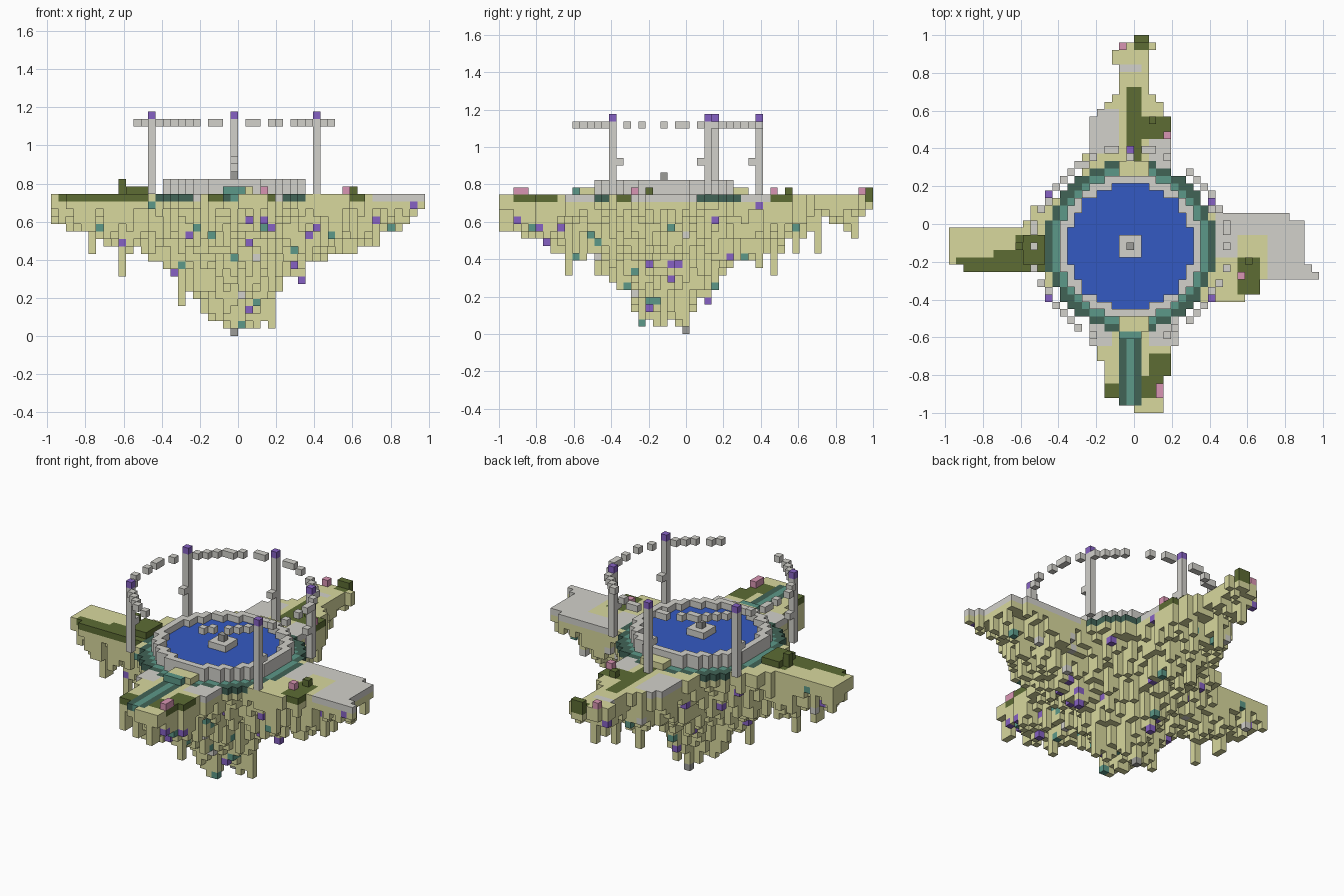
import bpy, bmesh, math, random
from mathutils import Vector

if "Cube" in bpy.data.objects:
    bpy.data.objects.remove(bpy.data.objects["Cube"])

random.seed(11)
UNIT = 2 / 51            # edge of one block
CX, CY = 24, 22          # block at the middle of the pool
GROUND = 18              # layer of the walking surface


# Colours
def linear(c):
    c /= 255
    return c / 12.92 if c <= 0.04045 else ((c + 0.055) / 1.055) ** 2.4


def make_material(name, rgb):
    colour = tuple(linear(c) for c in rgb) + (1,)
    mat = bpy.data.materials.new(name)
    mat.use_nodes = True
    mat.diffuse_color = colour
    shader = mat.node_tree.nodes["Principled BSDF"]
    shader.inputs["Base Color"].default_value = colour
    shader.inputs["Roughness"].default_value = 0.9
    return mat


PALETTE = {name: make_material(name, rgb) for name, rgb in {
    "sand": (216, 216, 158),
    "stone": (210, 209, 203),
    "dark_stone": (156, 156, 152),
    "water": (52, 90, 194),
    "moss": (93, 108, 52),
    "teal": (92, 152, 136),
    "dark_teal": (65, 99, 86),
    "purple": (134, 97, 195),
    "pink": (217, 149, 179),
}.items()}


# Turns a dictionary of blocks into one mesh, leaving out hidden inner faces
DIRECTIONS = [Vector(d) for d in
              ((1, 0, 0), (-1, 0, 0), (0, 1, 0), (0, -1, 0), (0, 0, 1), (0, 0, -1))]


def build(name, blocks):
    used = sorted(set(blocks.values()))
    mesh = bpy.data.meshes.new(name)
    for colour in used:
        mesh.materials.append(PALETTE[colour])
    bm = bmesh.new()
    corners = {}

    def corner(p):
        key = tuple(round(c) for c in p)
        if key not in corners:
            x, y, z = key
            corners[key] = bm.verts.new(((x - 25) * UNIT, (y - 25.5) * UNIT, z * UNIT))
        return corners[key]

    for cell, colour in blocks.items():
        centre = Vector(cell) + Vector((0.5, 0.5, 0.5))
        for n in DIRECTIONS:
            if tuple(round(c) for c in Vector(cell) + n) in blocks:
                continue
            side = Vector((n.y, n.z, n.x)) / 2
            up = n.cross(side)
            mid = centre + n / 2
            loop = [mid + side + up, mid - side + up, mid - side - up, mid + side - up]
            bm.faces.new([corner(p) for p in loop]).material_index = used.index(colour)
    bm.to_mesh(mesh)
    bm.free()
    bpy.context.collection.objects.link(bpy.data.objects.new(name, mesh))


def box(x0, x1, y0, y1, z0, z1, colour):
    return {(x, y, z): colour for x in range(x0, x1 + 1)
            for y in range(y0, y1 + 1) for z in range(z0, z1 + 1)}


def disc(inner, outer):
    reach = range(-14, 15)
    return [(CX + i, CY + j) for i in reach for j in reach
            if inner <= math.hypot(i, j) < outer]


# Island footprint: a disc with four tapering arms (first, last, low, high)
ARMS_ALONG_Y = [(50, 50, 25, 26), (49, 49, 23, 27), (47, 48, 22, 26), (43, 46, 23, 26),
                (42, 42, 22, 27), (41, 41, 21, 28), (40, 40, 20, 28), (35, 39, 19, 29),
                (32, 34, 18, 29), (9, 12, 19, 30), (7, 8, 20, 29), (5, 6, 21, 29),
                (2, 4, 21, 28), (1, 1, 23, 28), (0, 0, 25, 28)]
ARMS_ALONG_X = [(0, 1, 20, 24), (2, 9, 19, 24), (10, 10, 19, 25), (11, 12, 19, 27),
                (13, 14, 17, 28), (34, 39, 15, 26), (40, 41, 16, 26), (42, 45, 18, 26),
                (46, 47, 18, 25), (48, 48, 18, 19), (49, 49, 18, 18)]
footprint = set(disc(0, 11.5))
for first, last, low, high in ARMS_ALONG_Y:
    footprint |= {(x, y) for x in range(low, high + 1) for y in range(first, last + 1)}
for first, last, low, high in ARMS_ALONG_X:
    footprint |= {(x, y) for x in range(first, last + 1) for y in range(low, high + 1)}

# Surface patches of moss and stone (x range, y range)
PATCHES = [("stone", 43, 49, 16, 26), ("stone", 36, 42, 24, 26), ("stone", 36, 38, 21, 23),
           ("stone", 19, 22, 35, 40), ("stone", 27, 29, 33, 36), ("stone", 23, 25, 46, 46),
           ("stone", 18, 21, 9, 12), ("stone", 27, 30, 9, 12),
           ("moss", 1, 8, 19, 20), ("moss", 6, 10, 20, 21), ("moss", 9, 12, 19, 23),
           ("moss", 24, 25, 33, 43), ("moss", 26, 29, 37, 39), ("moss", 25, 26, 49, 50),
           ("moss", 21, 22, 2, 3), ("moss", 26, 28, 2, 4), ("moss", 27, 29, 4, 7),
           ("moss", 39, 41, 16, 20)]


def surface_colour(x, y):
    colour = "sand"
    for name, x0, x1, y0, y1 in PATCHES:
        if x0 <= x <= x1 and y0 <= y <= y1:
            colour = name
    return colour


# Underside: depth falls off from the middle and towards the disc edges,
# with ragged hanging columns
UNDERSIDE = [(0, 1), (4, 1.5), (5.5, 5), (8, 7.5), (10, 9.5), (14, 10.5),
             (18, 12), (22, 13.5), (28, 15.5), (45, 20)]


def underside(distance):
    for (r0, z0), (r1, z1) in zip(UNDERSIDE, UNDERSIDE[1:]):
        if distance <= r1:
            return z0 + (z1 - z0) * (distance - r0) / (r1 - r0)
    return GROUND


def edge_lift(x, y):
    on_arm = math.hypot(x - CX, y - CY) > 14
    for reach, lift in ((1, 4), (2, 2.5), (3, 1)):
        around = (-reach, 0, reach)
        if any((x + i, y + j) not in footprint for i in around for j in around):
            return lift / 5 if on_arm else lift
    return 0


island = {}
for x, y in sorted(footprint):
    i, j = abs(x - CX), abs(y - CY)
    depth = underside(math.hypot(i, j) + 0.6 * min(i, j)) + edge_lift(x, y)
    bottom = min(round(depth) + random.randint(0, 3), GROUND - 1)
    if random.random() < 0.05:
        bottom -= random.randint(2, 4)
    bottom = max(1, bottom)
    island.update(box(x, x, y, y, bottom, GROUND - 1, "sand"))
    if random.random() < 0.05:
        island[x, y, bottom] = random.choice(["purple", "purple", "teal", "stone"])
    island[x, y, GROUND] = surface_colour(x, y)
island.update(box(CX, CX, 25, 25, 0, 5, "sand"))
island[CX, 25, 0] = "dark_stone"

# Gems set in the front and left flanks (position along the flank, layer)
FRONT_GEMS = {"purple": [(1, 14), (4, 12), (9, 12), (16, 8), (18, 13), (26, 15), (34, 13),
                         (43, 15), (44, 12)],
              "teal": [(6, 14), (17, 9), (19, 14), (21, 13), (24, 10), (28, 14), (27, 4),
                       (32, 11), (25, 1), (45, 14)]}
LEFT_GEMS = {"purple": [(2, 15), (4, 14), (6, 12), (8, 14), (15, 6), (17, 4), (23, 9),
                        (24, 9), (23, 7), (28, 4), (41, 12)],
             "teal": [(10, 10), (12, 13), (13, 12), (18, 8), (17, 6), (21, 4), (29, 6),
                      (33, 10), (40, 14)]}
for colour in ("purple", "teal"):
    for x, z in FRONT_GEMS[colour]:
        hits = [c for c in island if c[0] == x and c[2] == z]
        if hits:
            island[min(hits)] = colour
    for y, z in LEFT_GEMS[colour]:
        hits = [c for c in island if c[1] == y and c[2] == z]
        if hits:
            island[max(hits)] = colour

# Moat around the pool, broken by the two crossings, and the front channel
moat = {}
for x, y in disc(9.5, 11.5):
    if not -1 <= x - CX <= 2:
        outer = math.hypot(x - CX, y - CY) >= 10.5
        moat[x, y, GROUND] = "dark_teal" if outer else "teal"
channel = box(23, 25, 1, 9, GROUND, GROUND, "dark_teal")
channel.update(box(CX, CX, 1, 9, GROUND, GROUND, "teal"))
for cell in list(moat) + list(channel):
    island.pop(cell, None)
build("island", island)
build("moat", moat)
build("front_channel", channel)

# Raised crossings
step = GROUND + 1
build("front_crossing", {**box(23, 26, 11, 12, step, step, "sand"),
                         **box(23, 25, 10, 10, step, step, "teal")})
build("back_crossing", box(23, 26, 32, 33, step, step, "sand"))

# Pool, rim and centre stone
build("pool_rim", {(x, y, z): "stone" for x, y in disc(8.5, 9.5) for z in (step, step + 1)})
build("pool_water", {(x, y, step): "water" for x, y in disc(0, 8.5)})
build("pool_island", box(CX - 1, CX + 1, CY - 1, CY + 1, step + 1, step + 1, "stone"))
build("centre_stone", box(CX, CX, CY, CY, step + 2, step + 2, "dark_stone"))

# Pillars with purple caps and one small bracket each
TOP = 29
pillars = {"front_right": (13, 15, 1), "front_left": (35, 15, 1), "back_left": (35, 28, -1),
           "back_right": (13, 29, -1), "back": (24, 35, -1)}
for name, (x, y, inward) in pillars.items():
    pillar = box(x, x, y, y, step, TOP - 1, "stone")
    pillar.update({(x, y, TOP): "purple", (x, y + inward, 23): "stone"})
    build(name + "_pillar", pillar)

# Broken ring floating at pillar height
ring = {}
GAPS_X, GAPS_Y = {20, 23, 25, 28, 31}, {16, 18, 20, 21, 23, 26}
posts = {(x, y) for x, y, _ in pillars.values()}
for k in range(72):
    angle = math.tau * k / 72
    x, y = CX + round(13 * math.cos(angle)), CY + round(13 * math.sin(angle))
    if y >= 10 and x not in GAPS_X and y not in GAPS_Y and (x, y) not in posts:
        ring[x, y, TOP - 1] = "stone"
build("floating_ring", ring)

# Bushes and flowers
bushes = {}
for x0, x1, y0, y1, height in [(9, 9, 22, 22, 2), (10, 12, 20, 23, 1), (40, 40, 20, 20, 1),
                               (25, 26, 50, 50, 1), (27, 27, 39, 39, 1)]:
    bushes.update(box(x0, x1, y0, y1, step, step + height - 1, "moss"))
build("bushes", bushes)
flowers = [(28, 2), (28, 3), (23, 49), (29, 37), (39, 18)]
build("flowers", {(x, y, step): "pink" for x, y in flowers})
